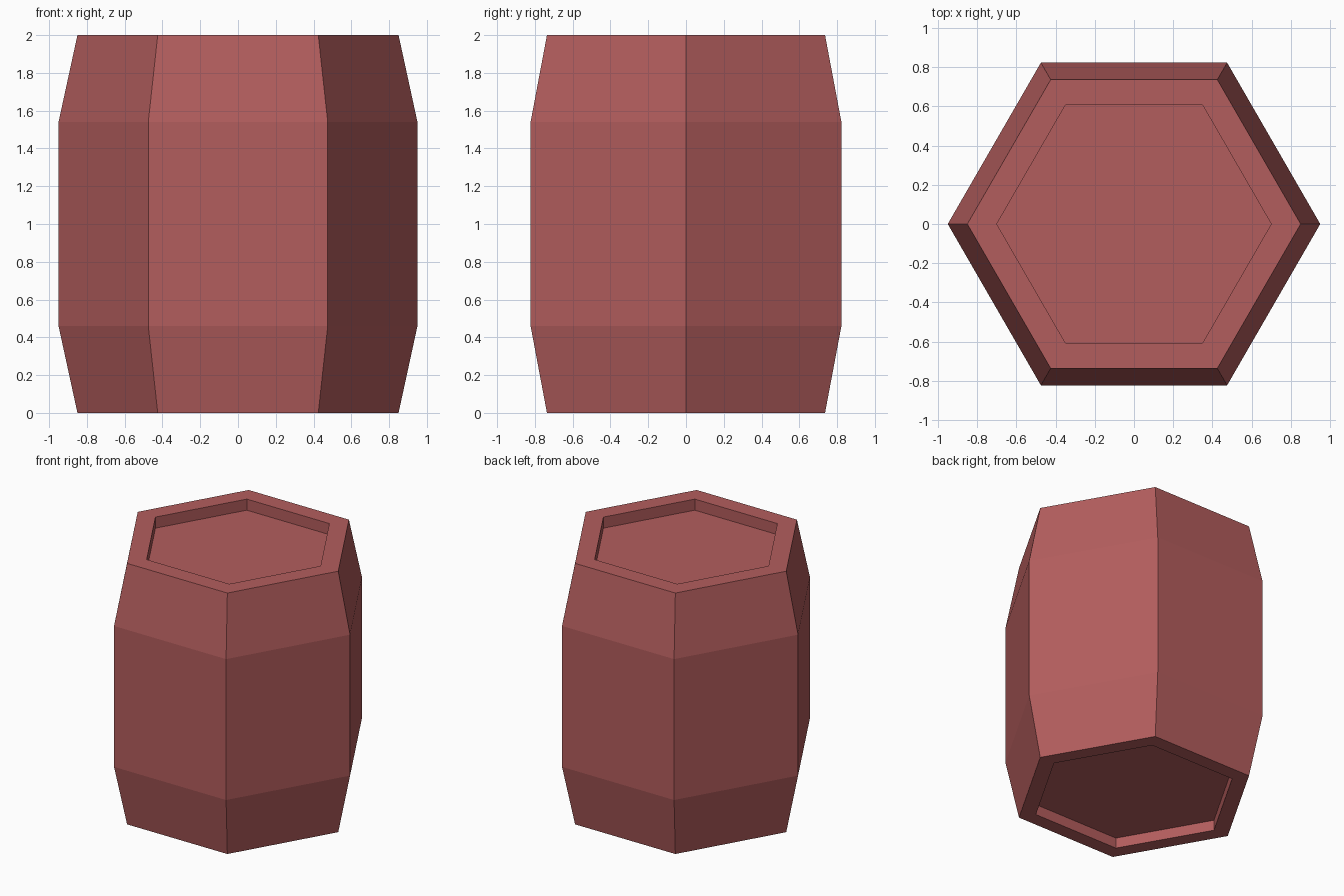
import bpy, bmesh
from math import cos, sin, pi

if "Cube" in bpy.data.objects:
    bpy.data.objects.remove(bpy.data.objects["Cube"])

SIDES = 6
# (radius, z) profile from the sunken bottom, round the outside, to the sunken top
PROFILE = [(0.725, 0.08), (0.725, 0.0), (0.85, 0.0), (0.95, 0.46),
           (0.95, 1.54), (0.85, 2.0), (0.70, 2.0), (0.70, 1.915)]


def ring(bm, radius, z):
    return [bm.verts.new((radius * cos(2 * pi * i / SIDES),
                          radius * sin(2 * pi * i / SIDES), z)) for i in range(SIDES)]


# Barrel body: rings joined by quads, recessed lids at both ends
bm = bmesh.new()
rings = [ring(bm, r, z) for r, z in PROFILE]
for low, high in zip(rings, rings[1:]):
    for i in range(SIDES):
        j = (i + 1) % SIDES
        bm.faces.new((low[i], low[j], high[j], high[i]))
bm.faces.new(rings[0][::-1])
bm.faces.new(rings[-1])
bmesh.ops.recalc_face_normals(bm, faces=bm.faces)

mesh = bpy.data.meshes.new("barrel")
bm.to_mesh(mesh)
bm.free()
barrel = bpy.data.objects.new("barrel", mesh)
bpy.context.collection.objects.link(barrel)

# Red paint
red = bpy.data.materials.new("red_paint")
red.diffuse_color = (0.45, 0.11, 0.11, 1.0)
red.use_nodes = True
red.node_tree.nodes["Principled BSDF"].inputs["Base Color"].default_value = red.diffuse_color
mesh.materials.append(red)
